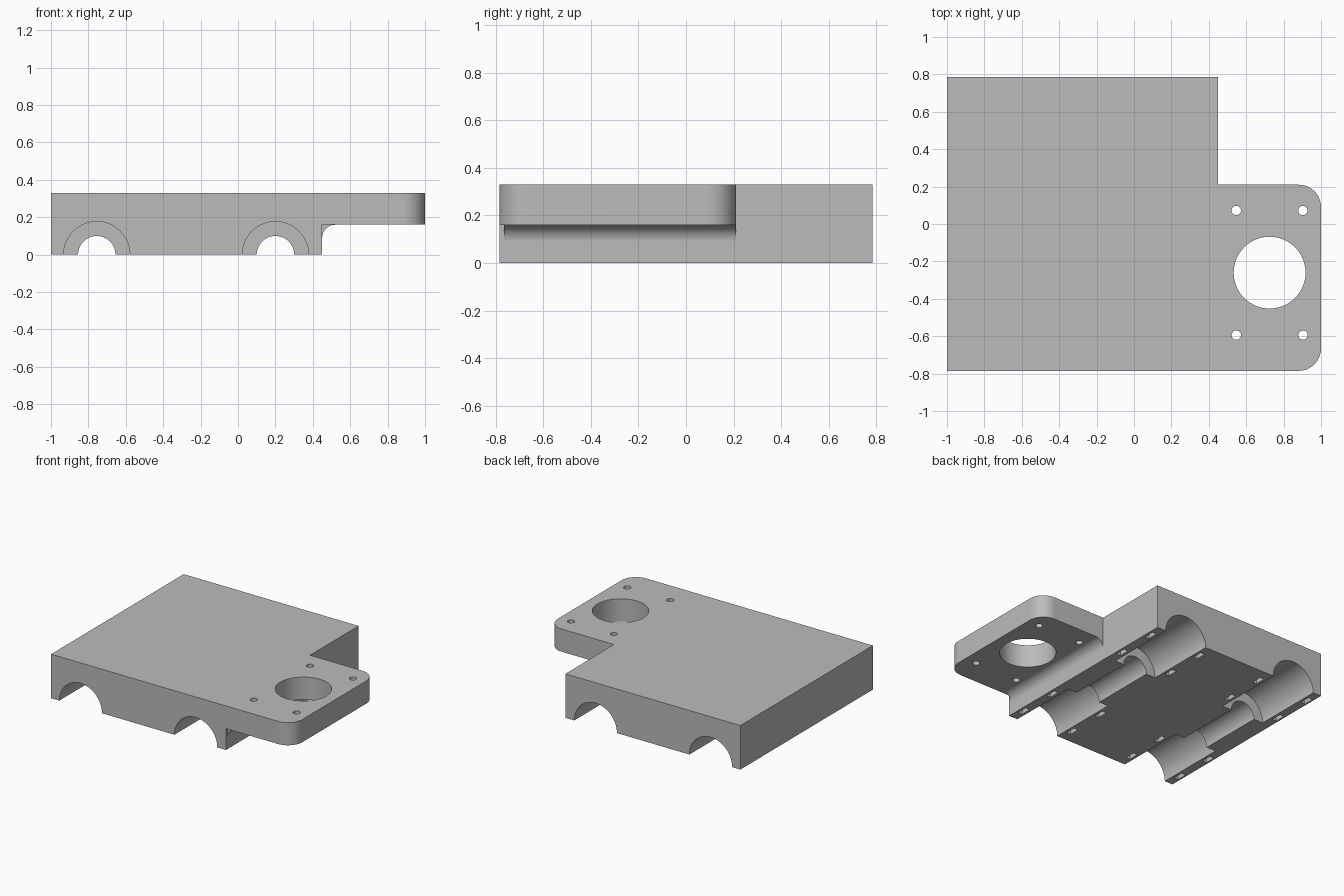
import bpy, bmesh
from math import sin, cos, pi, radians
from mathutils import Vector

if "Cube" in bpy.data.objects:
    bpy.data.objects.remove(bpy.data.objects["Cube"], do_unlink=True)

grey = bpy.data.materials.new("plain_grey")
grey.use_nodes = True
grey.diffuse_color = (0.5, 0.5, 0.5, 1)
grey.node_tree.nodes["Principled BSDF"].inputs["Base Color"].default_value = (0.5, 0.5, 0.5, 1)


def arc(cx, cy, r, a0, a1, n):
    return [(cx + r * cos(radians(a0 + (a1 - a0) * i / n)),
             cy + r * sin(radians(a0 + (a1 - a0) * i / n))) for i in range(n + 1)]


def circle(cx, cy, r, n=64):
    return arc(cx, cy, r, 0, 360, n)[:-1]


def prism(name, outline, lo, hi, axis="Z"):
    """Extrude a flat outline along Z (outline in xy) or Y (outline in xz)."""
    place = (lambda a, b, d: (a, b, d)) if axis == "Z" else (lambda a, b, d: (a, d, b))
    bm = bmesh.new()
    face = bm.faces.new([bm.verts.new(place(a, b, lo)) for a, b in outline])
    side = bmesh.ops.extrude_face_region(bm, geom=[face])["geom"]
    bmesh.ops.translate(bm, vec=Vector(place(0, 0, hi - lo)),
                        verts=[v for v in side if isinstance(v, bmesh.types.BMVert)])
    bmesh.ops.recalc_face_normals(bm, faces=bm.faces)
    mesh = bpy.data.meshes.new(name)
    bm.to_mesh(mesh)
    bm.free()
    obj = bpy.data.objects.new(name, mesh)
    bpy.context.collection.objects.link(obj)
    mesh.materials.append(grey)
    return obj


# Carriage block with the rounded motor flange, as one outline
FRONT, BACK, TOP, WALL, STEP, UNDER = -0.785, 0.785, 0.33, 0.45, 0.21, 0.16
outline = ([(-1, FRONT)]
           + arc(0.88, FRONT + 0.12, 0.12, -90, 0, 16)
           + arc(0.88, STEP - 0.12, 0.12, 0, 90, 16)
           + [(WALL, STEP), (WALL, BACK), (-1, BACK)])
block = prism("carriage_block", outline, 0, TOP)


def cut(outline, lo, hi, axis="Z"):
    cutter = prism("cutter", outline, lo, hi, axis)
    cutter.hide_render = True
    mod = block.modifiers.new("cut", "BOOLEAN")
    mod.operation, mod.solver, mod.object = "DIFFERENCE", "EXACT", cutter
    bpy.ops.object.select_all(action="DESELECT")
    bpy.context.view_layer.objects.active = block
    block.select_set(True)
    bpy.ops.object.modifier_apply(modifier=mod.name)
    bpy.data.objects.remove(cutter, do_unlink=True)


# Space under the flange, with a fillet that stops just short of the front
R = 0.07
cut([(WALL, -0.1)] + arc(WALL + R, UNDER - R, R, 180, 90, 12)
    + [(1.2, UNDER), (1.2, -0.1)], -1, 0.4, "Y")
cut([(WALL, -0.1), (WALL, UNDER), (0.7, UNDER), (0.7, -0.1)], -1, FRONT + 0.02, "Y")

# Rod channels, wider bearing seats at both ends, and tie slots around them
for x in (-0.755, 0.2):
    cut(circle(x, 0, 0.1), -1, 1, "Y")
    for s in (-1, 1):
        cut(circle(x, 0, 0.177), *sorted((s * 0.25, s)), "Y")
        for y in (0.37, 0.67):
            ring = ([(x + 0.232, -0.1)] + arc(x, 0, 0.232, 0, 180, 40)
                    + [(x - 0.232, -0.1), (x - 0.197, -0.1)]
                    + arc(x, 0, 0.197, 180, 0, 40) + [(x + 0.197, -0.1)])
            cut(ring, s * y - 0.04, s * y + 0.04, "Y")

# Motor opening and four screw holes
cut(circle(0.725, -0.26, 0.192), -0.1, 0.5)
for x in (0.547, 0.903):
    for y in (0.072, -0.594):
        cut(circle(x, y, 0.025, 24), -0.1, 0.5)

bpy.ops.object.shade_smooth_by_angle(angle=radians(30))
